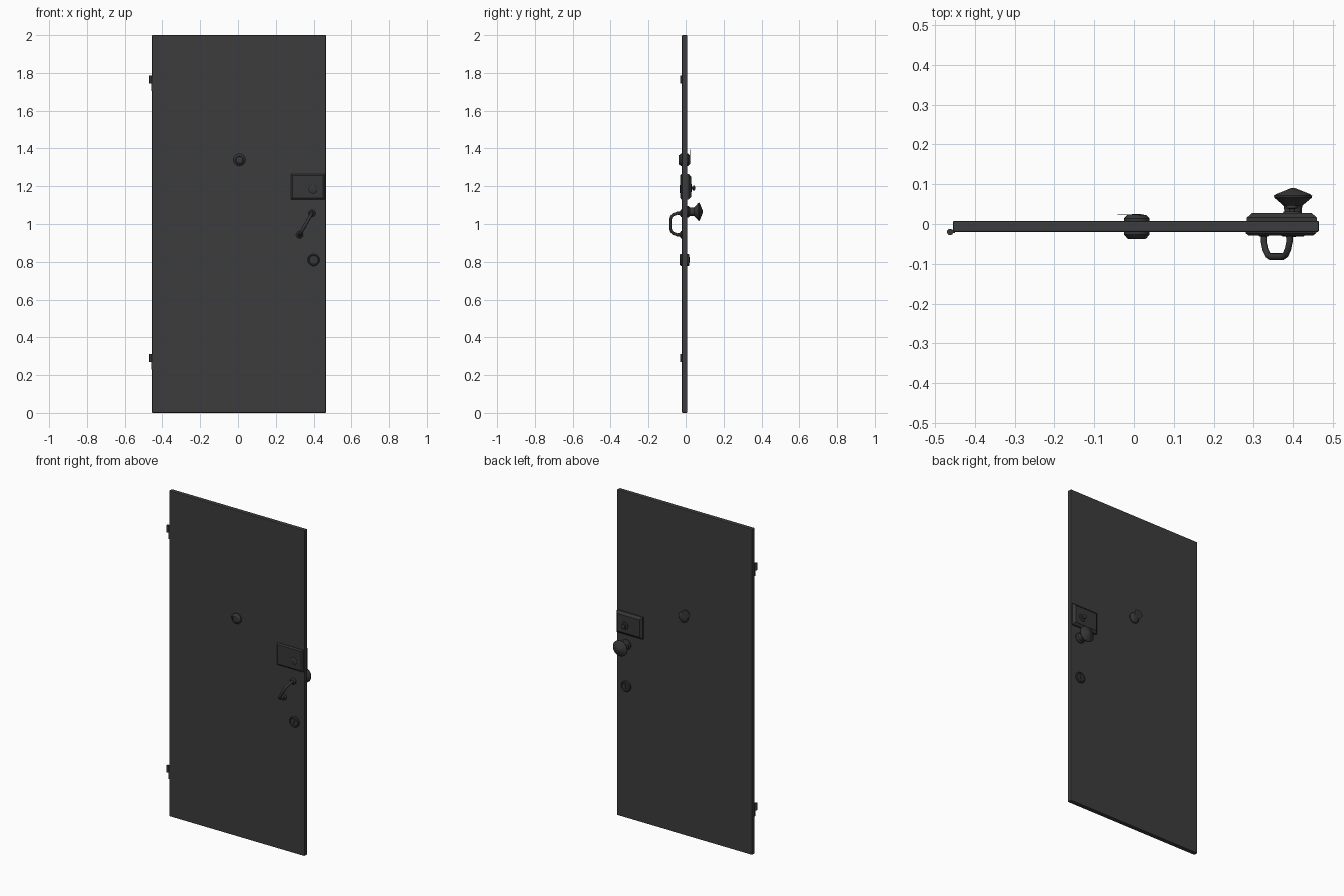
import bpy, bmesh, math
from mathutils import Vector, Matrix

cube = bpy.data.objects.get("Cube")
if cube:
    bpy.data.objects.remove(cube, do_unlink=True)


def material(name, value):
    m = bpy.data.materials.new(name)
    m.use_nodes = True
    m.diffuse_color = (value, value, value, 1)
    m.node_tree.nodes["Principled BSDF"].inputs["Base Color"].default_value = (value, value, value, 1)
    return m


DOOR = material("dark grey paint", 0.045)
METAL = material("dark grey metal", 0.038)


def finish(name, bm, mat, smooth=False):
    bmesh.ops.recalc_face_normals(bm, faces=bm.faces)
    mesh = bpy.data.meshes.new(name)
    bm.to_mesh(mesh)
    bm.free()
    mesh.materials.append(mat)
    ob = bpy.data.objects.new(name, mesh)
    bpy.context.collection.objects.link(ob)
    if smooth:
        bpy.ops.object.select_all(action="DESELECT")
        ob.select_set(True)
        bpy.context.view_layer.objects.active = ob
        bpy.ops.object.shade_smooth_by_angle(angle=math.radians(35))
    return ob


def box(name, lo, hi, mat=METAL, bevel=0, turn=0):
    lo, hi = Vector(lo), Vector(hi)
    bm = bmesh.new()
    bmesh.ops.create_cube(bm, size=1, matrix=Matrix.Translation((lo + hi) / 2)
                          @ Matrix.Rotation(turn, 4, "Y") @ Matrix.Diagonal((*(hi - lo), 1)))
    if bevel:
        bmesh.ops.bevel(bm, geom=bm.edges[:], offset=bevel, segments=2, affect="EDGES", profile=0.5)
    return finish(name, bm, mat)


def loft(name, rings, smooth=True):
    """Skin a list of equal rings of points and cap both ends."""
    bm = bmesh.new()
    loops = [[bm.verts.new(p) for p in ring] for ring in rings]
    for a, b in zip(loops, loops[1:]):
        for i in range(len(a)):
            j = (i + 1) % len(a)
            bm.faces.new((a[i], a[j], b[j], b[i]))
    bm.faces.new(loops[0])
    bm.faces.new(loops[-1])
    return finish(name, bm, METAL, smooth)


def turned(name, x, z, profile, sides=24):
    """Round part about a front-to-back axis; profile holds (y, radius)."""
    angles = [math.tau * i / sides for i in range(sides)]
    return loft(name, [[(x + r * math.cos(a), y, z + r * math.sin(a)) for a in angles]
                       for y, r in profile])


def raised_plate(name, x0, x1, z0, z1, y0, y1, inset):
    """Rectangular plate with a straight rim and a chamfered face."""
    mid = y0 + (y1 - y0) * 0.45
    return loft(name, [[(x0 + d, y, z0 + d), (x1 - d, y, z0 + d), (x1 - d, y, z1 - d), (x0 + d, y, z1 - d)]
                       for y, d in ((y0, 0), (mid, 0), (y1, inset))], False)


# Door leaf
box("door_leaf", (-0.455, -0.02, 0), (0.465, 0.008, 2), DOOR, 0.004)

# Hinges: a knuckle and a leaf on the door edge
for name, z in (("upper", 1.765), ("lower", 0.29)):
    bm = bmesh.new()
    bmesh.ops.create_cone(bm, cap_ends=True, segments=16, radius1=0.008, radius2=0.008, depth=0.042,
                          matrix=Matrix.Translation((-0.462, -0.02, z)))
    finish(name + "_hinge_knuckle", bm, METAL, True)
    box(name + "_hinge_leaf", (-0.458, -0.022, z - 0.06), (-0.45, -0.015, z + 0.02))

# Door viewer with its swinging cover
turned("viewer_front", 0.007, 1.34, [(-0.018, 0.032), (-0.027, 0.032), (-0.036, 0.024), (-0.038, 0.020), (-0.034, 0.018)])
turned("viewer_back", 0.007, 1.34, [(0.006, 0.032), (0.014, 0.032), (0.022, 0.024), (0.025, 0.010)])
turned("viewer_cover", -0.014, 1.367, [(0.022, 0.027), (0.024, 0.027)])

# Rim lock plates, key cylinder and thumb turn
raised_plate("lock_plate_front", 0.28, 0.458, 1.13, 1.265, -0.018, -0.029, 0.008)
raised_plate("lock_case_back", 0.283, 0.46, 1.13, 1.265, 0.006, 0.028, 0.014)
turned("lock_cylinder", 0.397, 1.185, [(-0.027, 0.024), (-0.030, 0.022), (-0.031, 0.020)])
turned("thumb_turn_base", 0.397, 1.19, [(0.026, 0.024), (0.031, 0.021)])
turned("thumb_turn", 0.397, 1.19, [(0.03, 0.008), (0.038, 0.008), (0.04, 0.015), (0.047, 0.013), (0.05, 0.006)])

# Slanted pull handle: tube swept along a bow between two rosettes
top, bottom = Vector((0.391, 0, 1.057)), Vector((0.326, 0, 0.943))
axis = (bottom - top).normalized()
side = axis.cross(Vector((0, 1, 0)))
path = [(0, -0.019, 0.009), (0, -0.045, 0.008), (0.06, -0.064, 0.008), (0.16, -0.078, 0.008), (0.28, -0.082, 0.009)]
path += [(1 - t, y, r) for t, y, r in reversed(path)]
points = [top.lerp(bottom, t) + Vector((0, y, 0)) for t, y, r in path]
rings = []
for i, (p, (t, y, r)) in enumerate(zip(points, path)):
    if i in (0, len(points) - 1):
        along = Vector((0, -1 if i == 0 else 1, 0))
    else:
        along = (points[i + 1] - points[i - 1]).normalized()
    out = side.cross(along)
    rings.append([p + r * (math.cos(a) * side + math.sin(a) * out)
                  for a in (math.tau * k / 12 for k in range(12))])
loft("pull_handle", rings)
for name, p in (("upper", top), ("lower", bottom)):
    turned(name + "_handle_rosette", p.x, p.z, [(-0.018, 0.019), (-0.025, 0.019), (-0.031, 0.012)])

# Inside door knob
turned("door_knob", 0.4, 1.065, [
    (0.006, 0.031), (0.014, 0.031), (0.02, 0.024), (0.03, 0.022), (0.045, 0.023), (0.05, 0.028),
    (0.066, 0.047), (0.071, 0.048), (0.075, 0.043), (0.085, 0.018), (0.09, 0.006)], 32)

# Lower deadlock on both faces, with key slots
for name, face, outward in (("front", -0.019, -1), ("back", 0.007, 1)):
    turned("deadlock_" + name, 0.4, 0.81, [
        (face, 0.032), (face + outward * 0.008, 0.032), (face + outward * 0.012, 0.027),
        (face + outward * 0.009, 0.023)])
    y = face + outward * 0.011
    box("deadlock_slot_" + name, (0.397, y - 0.003, 0.796), (0.403, y + 0.003, 0.824), METAL, 0, math.radians(15))
